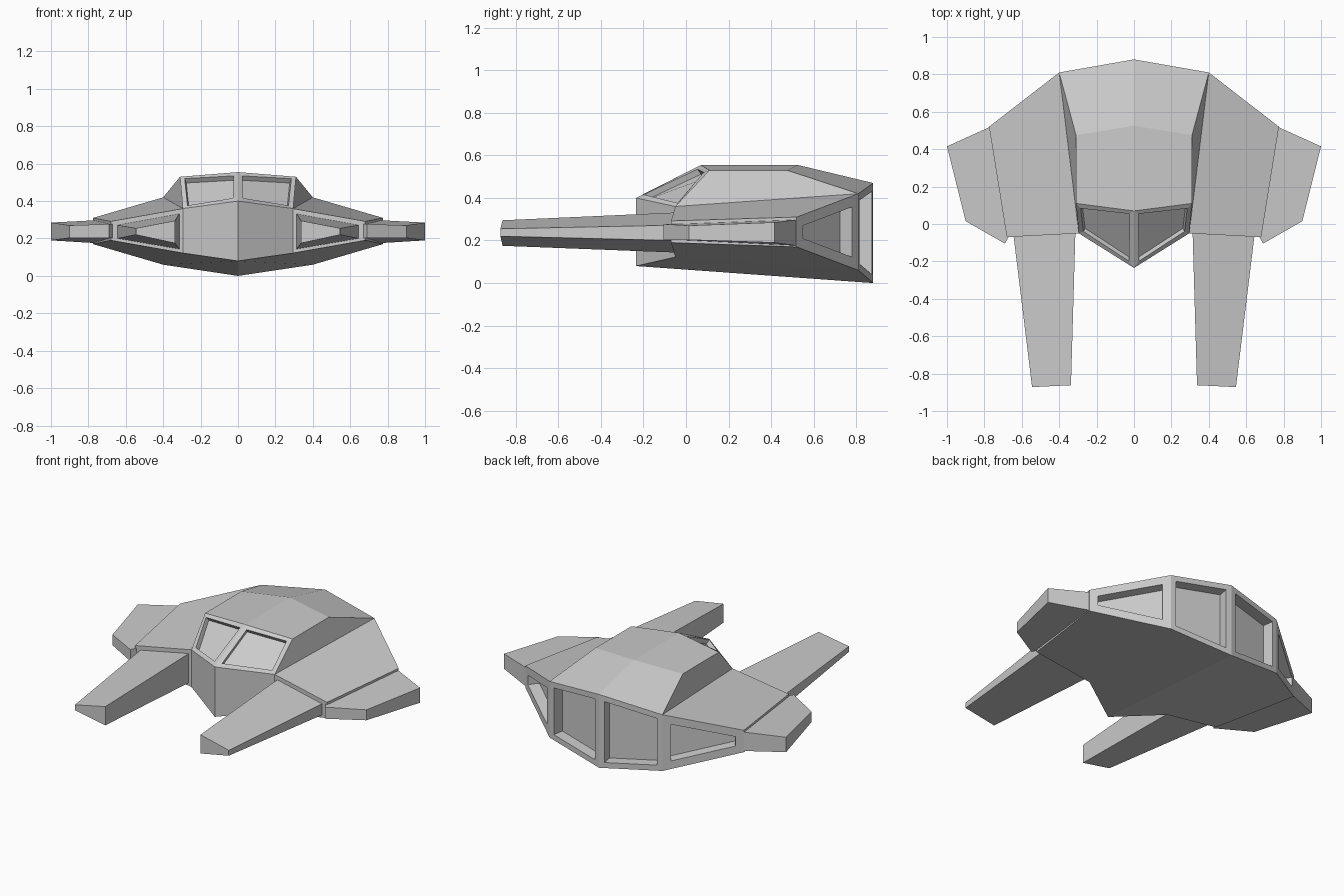
import bpy, bmesh
from mathutils import Vector

if "Cube" in bpy.data.objects:
    bpy.data.objects.remove(bpy.data.objects["Cube"])


def mirrored(name, verts, faces, windows=()):
    """Build the right half, recess the listed window faces, mirror in x."""
    bm = bmesh.new()
    vs = [bm.verts.new(v) for v in verts]
    fs = [bm.faces.new([vs[i] for i in f]) for f in faces]
    centre = sum((v.co for v in vs), Vector()) / len(vs)
    bm.normal_update()
    for f in fs:
        if f.normal.dot(f.calc_center_median() - centre) < 0:
            f.normal_flip()
    bm.normal_update()
    for index, frame, depth in windows:
        bmesh.ops.inset_individual(bm, faces=[fs[index]], thickness=frame,
                                   use_even_offset=True)
        bm.normal_update()
        pane = fs[index]
        shift = pane.normal * -depth
        new = bmesh.ops.extrude_discrete_faces(bm, faces=[pane])["faces"][0]
        bmesh.ops.translate(bm, verts=list(new.verts), vec=shift)
        bm.normal_update()
    me = bpy.data.meshes.new(name)
    bm.to_mesh(me)
    bm.free()
    ob = bpy.data.objects.new(name, me)
    bpy.context.collection.objects.link(ob)
    ob.modifiers.new("mirror", "MIRROR")
    return ob


def slab(name, outline):
    """Solid from a plan outline of (x, y, z_bottom, z_top) corners."""
    n = len(outline)
    verts = [(x, y, b) for x, y, b, t in outline] + [(x, y, t) for x, y, b, t in outline]
    faces = [tuple(range(n)), tuple(range(n, 2 * n))]
    faces += [(i, (i + 1) % n, (i + 1) % n + n, i + n) for i in range(n)]
    return mirrored(name, verts, faces)


# Hull: plan corners from nose to tail, lower row then upper row, then roof
plan = [(0, -.235, .08, .40), (.295, -.05, .122, .36), (.68, -.07, .19, .292),
        (.775, .52, .17, .31), (.40, .81, .06, .42), (0, .88, 0, .47)]
verts = [(x, y, b) for x, y, b, t in plan] + [(x, y, t) for x, y, b, t in plan]
verts += [(0, .07, .555), (.31, .11, .53), (.31, .475, .53), (0, .525, .555)]
faces = [(i, i + 1, i + 7, i + 6) for i in range(5)]       # walls
faces += [(0, 1, 4, 5), (1, 2, 3, 4),                      # underside
          (7, 8, 9, 10),                                   # shoulder
          (6, 7, 13, 12), (7, 10, 14, 13),                 # windscreen, cabin side
          (12, 13, 14, 15), (15, 14, 10, 11)]              # roof, rear roof
mirrored("hull", verts, faces, [(3, .05, .07), (4, .035, .07), (8, .026, .03)])

# Front prongs
slab("front_prong", [(.313, -.035, .143, .332), (.645, -.055, .20, .272),
                     (.545, -.872, .22, .255), (.337, -.862, .175, .295)])

# Side wings
slab("side_wing", [(.69, -.105, .203, .277), (.90, .015, .203, .27),
                   (1.0, .415, .19, .285), (.772, .518, .176, .297),
                   (.66, -.05, .203, .277)])
